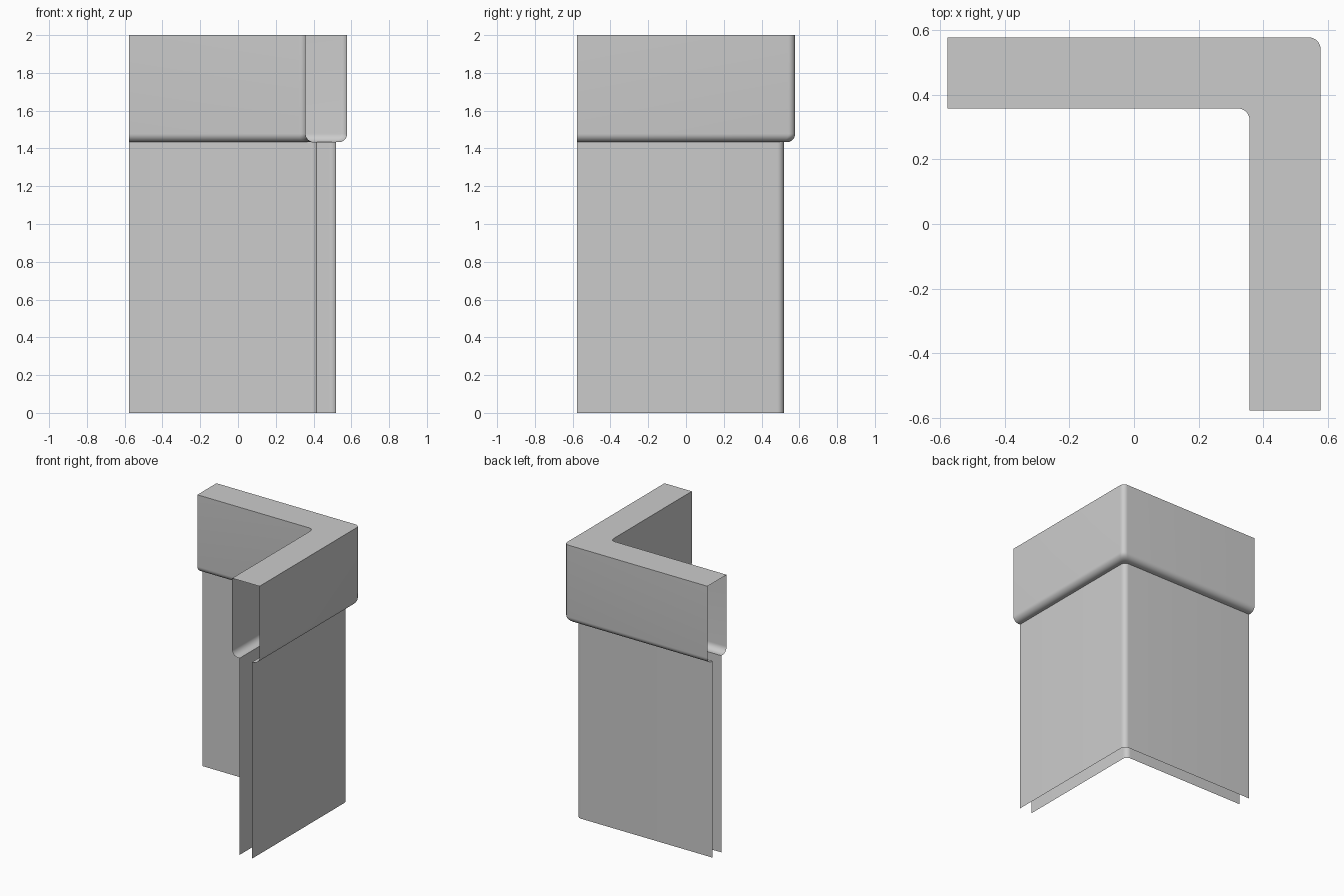
import bpy, bmesh
from math import sin, cos, pi

if "Cube" in bpy.data.objects:
    bpy.data.objects.remove(bpy.data.objects["Cube"])

END = 0.578               # open ends of both legs
OUT, INN = 0.578, 0.358   # cap faces
S_OUT, S_INN = 0.519, 0.418   # thin lower sheets
TOP, LEDGE = 2.0, 1.433
FIL, CORNER = 0.045, 0.036

def half_profile(sheet, face, side):
    """Sheet, ledge, rounded lower cap edge, cap side: bottom to top."""
    c = face - side * FIL
    pts = [(sheet, 0), (sheet, LEDGE)]
    for k in range(9):
        a = k / 8 * pi / 2
        pts.append((c + side * FIL * sin(a), LEDGE + FIL - FIL * cos(a)))
    return pts + [(face, TOP)]

def plan_path(p):
    """L-shaped path with a rounded corner at (p, p)."""
    c = p - CORNER
    arc = [(c + CORNER * sin(k / 8 * pi / 2), c + CORNER * cos(k / 8 * pi / 2))
           for k in range(9)]
    return [(-END, p)] + arc + [(p, -END)]

# Open cross-section: outer side up, across the top, inner side down
profile = half_profile(S_OUT, OUT, 1) + half_profile(S_INN, INN, -1)[::-1]

# Corner wall shell, swept along the L
bm = bmesh.new()
rows = [[bm.verts.new((x, y, z)) for x, y in plan_path(p)] for p, z in profile]
for a, b in zip(rows, rows[1:]):
    for j in range(len(a) - 1):
        bm.faces.new((a[j], b[j], b[j + 1], a[j + 1]))
mesh = bpy.data.meshes.new("corner_trim")
bm.to_mesh(mesh)
bm.free()
obj = bpy.data.objects.new("corner_trim", mesh)
bpy.context.collection.objects.link(obj)
bpy.context.view_layer.objects.active = obj
obj.select_set(True)
bpy.ops.object.shade_smooth_by_angle(angle=pi / 6)
